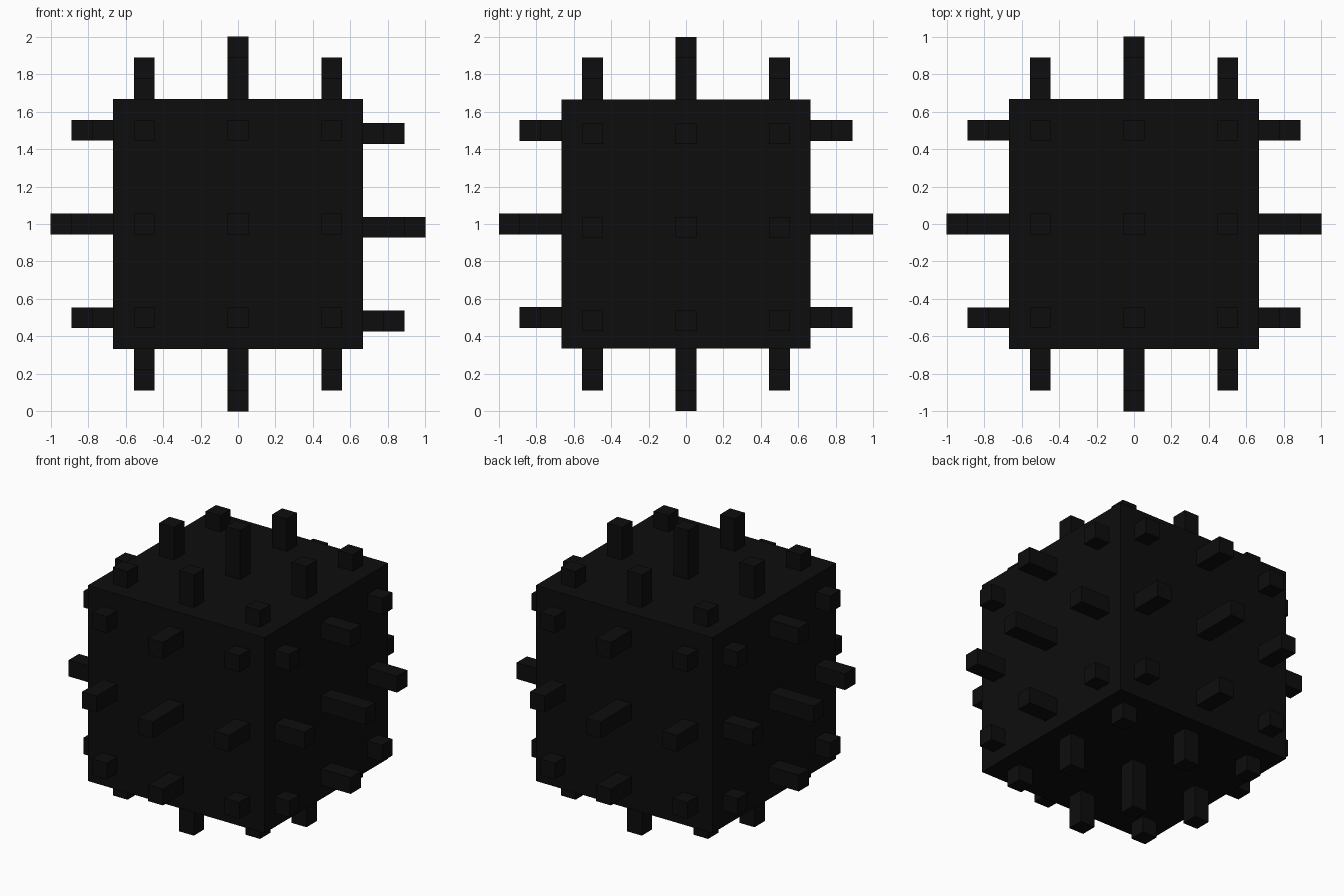
import bpy, bmesh
from mathutils import Matrix, Vector

if "Cube" in bpy.data.objects:
    bpy.data.objects.remove(bpy.data.objects["Cube"], do_unlink=True)

HALF = 2 / 3          # half width of the body
PEG = 1 / 9           # peg thickness
STEP = 0.5            # peg spacing
SINK = 0.02           # depth of each peg inside the body
LENGTHS = (3 / 9, 2 / 9, 1 / 9)   # centre, edge and corner pegs
CENTRE = Vector((0, 0, 1))

black = bpy.data.materials.new("black")
black.use_nodes = True
colour = (0.004, 0.004, 0.004, 1)
black.diffuse_color = colour
black.node_tree.nodes["Principled BSDF"].inputs["Base Color"].default_value = colour


def add_box(bm, centre, size):
    matrix = Matrix.Translation(centre) @ Matrix.Diagonal((*size, 1))
    bmesh.ops.create_cube(bm, size=1, matrix=matrix)


def make_object(name, bm):
    mesh = bpy.data.meshes.new(name)
    bm.to_mesh(mesh)
    bm.free()
    mesh.materials.append(black)
    obj = bpy.data.objects.new(name, mesh)
    bpy.context.collection.objects.link(obj)
    return obj


# Cube body
bm = bmesh.new()
add_box(bm, CENTRE, (2 * HALF,) * 3)
make_object("body", bm)

# A three by three grid of pegs on each side, longest in the middle
SIDES = {"left_pegs": (0, 1), "right_pegs": (0, -1), "back_pegs": (1, 1),
         "front_pegs": (1, -1), "top_pegs": (2, 1), "bottom_pegs": (2, -1)}
for name, (axis, sign) in SIDES.items():
    bm = bmesh.new()
    u, v = [a for a in range(3) if a != axis]
    for i in (-1, 0, 1):
        for j in (-1, 0, 1):
            length = LENGTHS[abs(i) + abs(j)]
            pos, size = Vector((0, 0, 0)), [PEG] * 3
            pos[axis] = sign * (HALF + (length - SINK) / 2)
            pos[u], pos[v] = i * STEP, j * STEP
            size[axis] = length + SINK
            add_box(bm, CENTRE + pos, size)
    pegs = make_object(name, bm)
    # The left side's grid sits slightly lower
    if name == "left_pegs":
        pegs.location.z = -0.017
